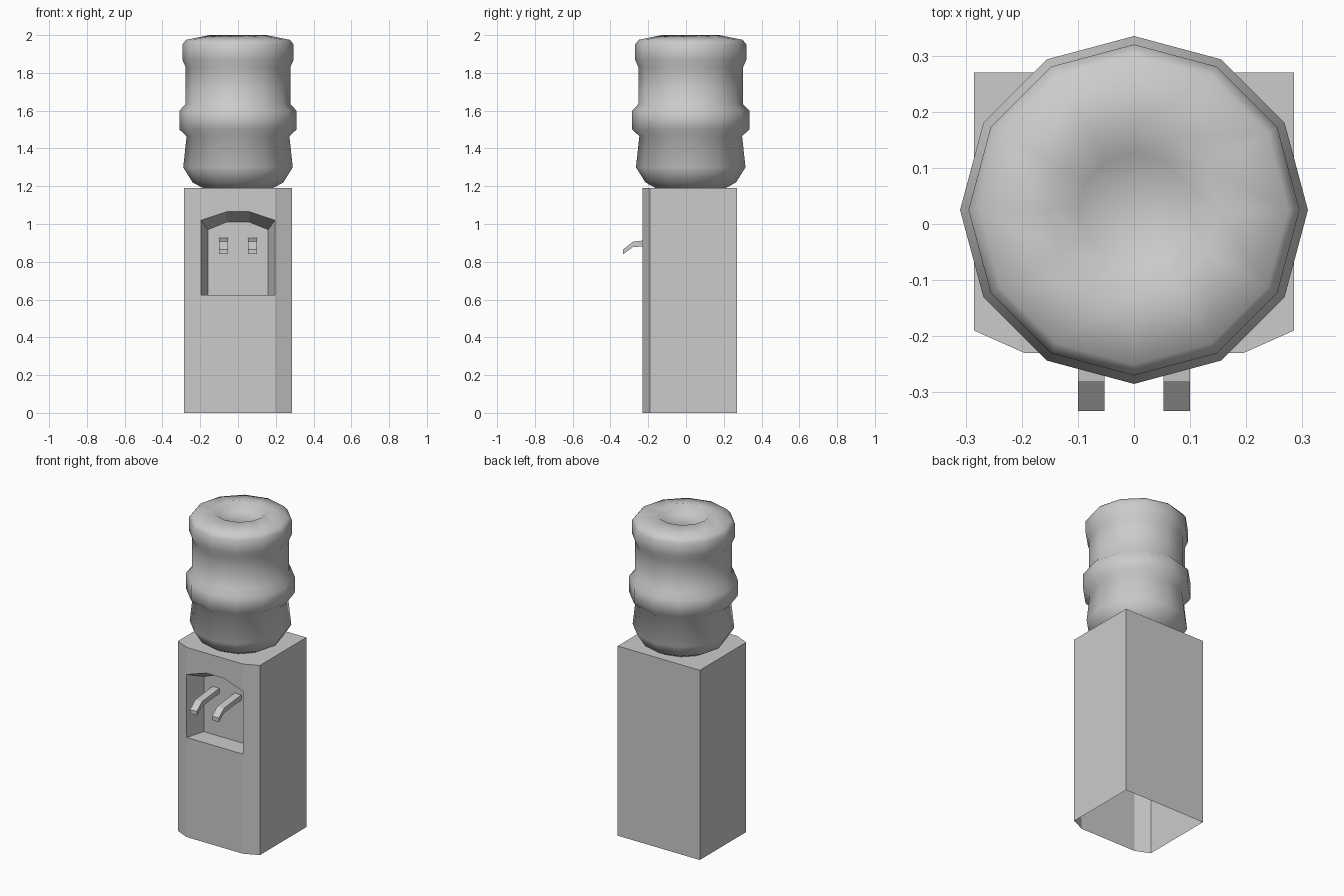
import bpy, bmesh
from math import cos, sin, pi

if "Cube" in bpy.data.objects:
    bpy.data.objects.remove(bpy.data.objects["Cube"])


def make_object(name, bm, smooth=False):
    bmesh.ops.remove_doubles(bm, verts=bm.verts, dist=0.0005)
    bmesh.ops.recalc_face_normals(bm, faces=bm.faces)
    for f in bm.faces:
        f.smooth = smooth
    me = bpy.data.meshes.new(name)
    bm.to_mesh(me)
    bm.free()
    ob = bpy.data.objects.new(name, me)
    bpy.context.collection.objects.link(ob)
    return ob


def face(bm, pts):
    return bm.faces.new([bm.verts.new(p) for p in pts])


def loft(bm, a, b, closed=True):
    n = len(a)
    for i in range(n if closed else n - 1):
        j = (i + 1) % n
        face(bm, [a[i], a[j], b[j], b[i]])


# Cabinet: open-bottomed shell with chamfered front corners
H, SILL, FRONT, BACK = 1.19, 0.625, -0.23, -0.11
plan = [(0.195, FRONT), (0.285, -0.19), (0.285, 0.27),
        (-0.285, 0.27), (-0.285, -0.19), (-0.195, FRONT)]
bm = bmesh.new()
loft(bm, [(x, y, 0) for x, y in plan], [(x, y, H) for x, y in plan], closed=False)
face(bm, [(x, y, H) for x, y in plan])

# Front panel below and above the arched dispenser opening
arch = [(-0.195, 1.02), (-0.06, 1.065), (0.06, 1.065), (0.195, 1.02)]
inner_arch = [(-0.16, 0.97), (-0.06, 1.01), (0.06, 1.01), (0.16, 0.97)]
face(bm, [(x, FRONT, z) for x, z in
          [(-0.195, 0), (0.195, 0), (0.195, SILL), (-0.195, SILL)]])
loft(bm, [(x, FRONT, z) for x, z in arch], [(x, FRONT, H) for x, z in arch], closed=False)

# Tapered recess and its back wall
outer = [(x, FRONT, z) for x, z in [(-0.195, SILL)] + arch + [(0.195, SILL)]]
inner = [(x, BACK, z) for x, z in [(-0.16, SILL)] + inner_arch + [(0.16, SILL)]]
loft(bm, outer, inner)
face(bm, inner)
make_object("cabinet", bm)

# Tap levers, bent downwards at the front
lever = [(BACK, 0.925), (-0.28, 0.907), (-0.333, 0.865),
         (-0.333, 0.84), (-0.282, 0.877), (BACK, 0.893)]
for name, side in (("left_tap", -1), ("right_tap", 1)):
    bm = bmesh.new()
    a = [(side * 0.053, y, z) for y, z in lever]
    b = [(side * 0.1, y, z) for y, z in lever]
    loft(bm, a, b)
    face(bm, a)
    face(bm, b)
    make_object(name, bm)

# Water bottle: twelve-sided lathe with a dented top
profile = [(0.185, 1.19), (0.24, 1.22), (0.29, 1.3), (0.272, 1.465), (0.31, 1.5),
           (0.31, 1.6), (0.277, 1.635), (0.277, 1.83), (0.295, 1.87),
           (0.295, 1.95), (0.275, 1.975), (0.15, 2.0), (0.1, 1.955)]
rings = [[(r * cos(i * pi / 6), 0.025 + r * sin(i * pi / 6), z) for i in range(12)]
         for r, z in profile]
bm = bmesh.new()
for a, b in zip(rings, rings[1:]):
    loft(bm, a, b)
face(bm, rings[-1])
make_object("water_bottle", bm, smooth=True)
